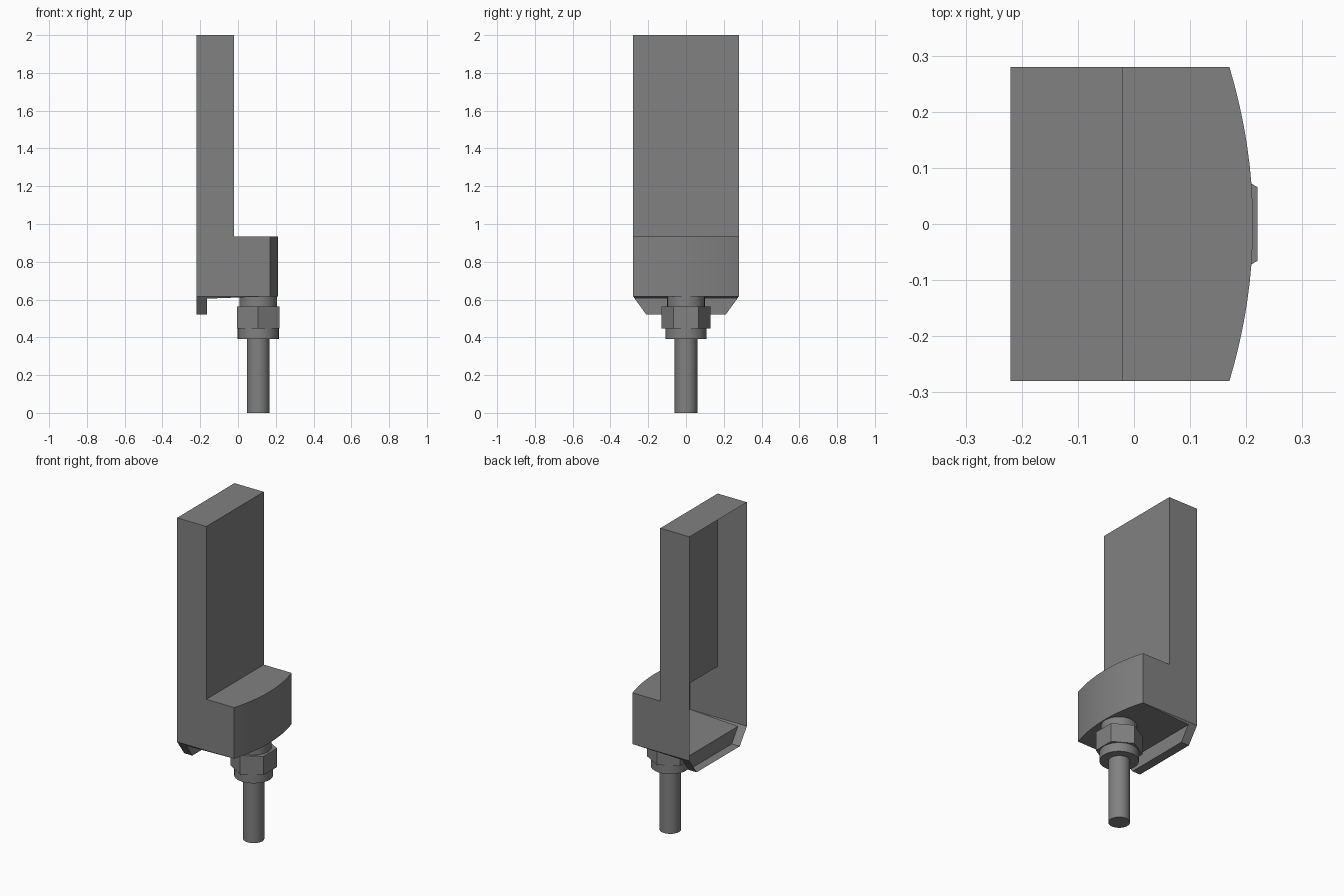
import bpy, bmesh, math

cube = bpy.data.objects.get("Cube")
if cube:
    bpy.data.objects.remove(cube, do_unlink=True)

grey = bpy.data.materials.new("mid grey")
grey.use_nodes = True
grey.diffuse_color = (0.22, 0.22, 0.22, 1)
grey.node_tree.nodes["Principled BSDF"].inputs["Base Color"].default_value = (0.22, 0.22, 0.22, 1)


def mesh_object(name, faces):
    """Build one object from a list of faces given as point lists."""
    bm = bmesh.new()
    for pts in faces:
        bm.faces.new([bm.verts.new(p) for p in pts])
    bmesh.ops.remove_doubles(bm, verts=bm.verts, dist=1e-5)
    bmesh.ops.recalc_face_normals(bm, faces=bm.faces)
    mesh = bpy.data.meshes.new(name)
    bm.to_mesh(mesh)
    bm.free()
    mesh.materials.append(grey)
    obj = bpy.data.objects.new(name, mesh)
    bpy.context.collection.objects.link(obj)
    return obj


def smooth(obj):
    bpy.ops.object.select_all(action='DESELECT')
    obj.select_set(True)
    bpy.context.view_layer.objects.active = obj
    bpy.ops.object.shade_smooth_by_angle(angle=math.radians(30))


BACK, STEP, EDGE, NOSE = -0.22, -0.02, 0.17, 0.212
HALF, FLOOR, SHELF, TOP = 0.28, 0.617, 0.933, 2.0
LIP_X, LIP_Z, LIP_HALF = -0.165, 0.52, 0.21
SEAM_Y, SEAM_Z = 0.271, 0.605

# Bowed edge of the base, from one end to the other
N = 16
arc = []
for i in range(N + 1):
    y = -HALF + 2 * HALF * i / N
    arc.append((EDGE + (NOSE - EDGE) * (1 - (y / HALF) ** 2), y))


def across(x1, z1, x2, z2, h1=HALF, h2=HALF):
    """Symmetric panel spanning the width between two edges."""
    return [(x1, -h1, z1), (x1, h1, z1), (x2, h2, z2), (x2, -h2, z2)]


# Thin-walled housing, open at the back
profile = [(BACK, FLOOR), (EDGE, FLOOR), (EDGE, SHELF),
           (STEP, SHELF), (STEP, TOP), (BACK, TOP)]
housing = [
    across(BACK, TOP, STEP, TOP),
    across(STEP, TOP, STEP, SHELF),
    [(x, y, SHELF) for x, y in arc] + [(STEP, HALF, SHELF), (STEP, -HALF, SHELF)],
    [(x, y, FLOOR) for x, y in arc],
    across(EDGE, FLOOR, LIP_X, SEAM_Z, HALF, SEAM_Y),
]
for (xa, ya), (xb, yb) in zip(arc, arc[1:]):
    housing.append([(xa, ya, FLOOR), (xb, yb, FLOOR), (xb, yb, SHELF), (xa, ya, SHELF)])
for s in (-1, 1):
    housing.append([(x, s * HALF, z) for x, z in profile])
    housing.append([(EDGE, s * HALF, FLOOR), (BACK, s * HALF, FLOOR), (LIP_X, s * SEAM_Y, SEAM_Z)])
smooth(mesh_object("housing_shell", housing))

# Tapered lip hanging below the open back
lip = [across(LIP_X, SEAM_Z, LIP_X, LIP_Z, SEAM_Y, LIP_HALF),
       across(LIP_X, LIP_Z, BACK, LIP_Z, LIP_HALF, LIP_HALF)]
for s in (-1, 1):
    lip.append([(BACK, s * HALF, FLOOR), (BACK, s * LIP_HALF, LIP_Z),
                (LIP_X, s * LIP_HALF, LIP_Z), (LIP_X, s * SEAM_Y, SEAM_Z)])
mesh_object("lower_lip", lip)


# Threaded fitting under the base: stacked prisms on one axis
def prism(name, radius, z0, z1, sides):
    ring = [(0.107 + radius * math.sin(2 * math.pi * i / sides),
             radius * math.cos(2 * math.pi * i / sides)) for i in range(sides)]
    faces = [[(x, y, z) for x, y in ring] for z in (z0, z1)]
    for i, (xa, ya) in enumerate(ring):
        xb, yb = ring[(i + 1) % sides]
        faces.append([(xa, ya, z0), (xb, yb, z0), (xb, yb, z1), (xa, ya, z1)])
    obj = mesh_object(name, faces)
    if sides > 6:
        smooth(obj)


prism("probe_stem", 0.06, 0, 0.4, 32)
prism("collar", 0.109, 0.392, 0.447, 32)
prism("hex_nut", 0.131, 0.447, 0.563, 6)
prism("neck", 0.1, 0.563, FLOOR, 32)
